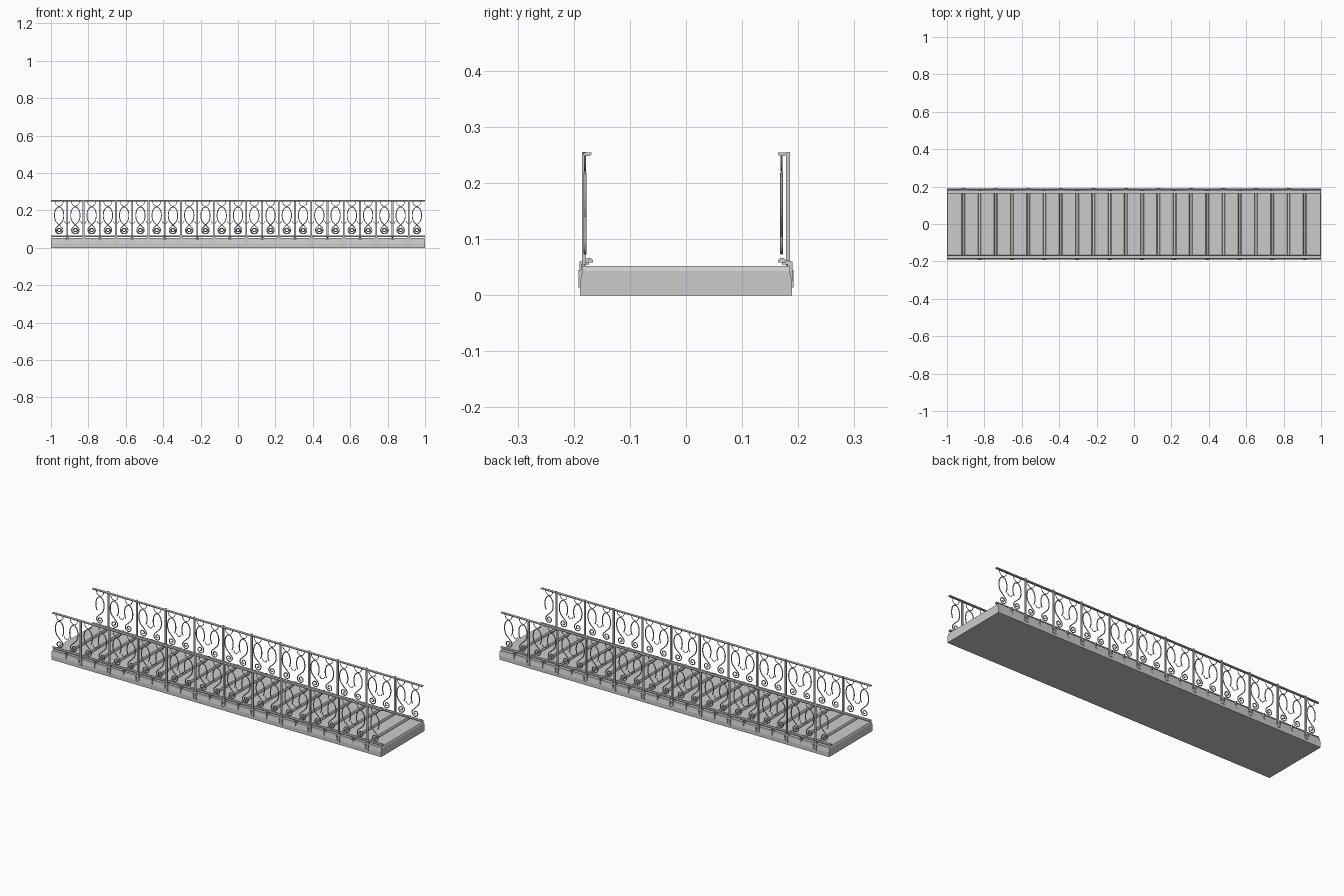
import bpy, bmesh
from math import sin, cos, pi, radians

if "Cube" in bpy.data.objects:
    bpy.data.objects.remove(bpy.data.objects["Cube"])

N = 23                      # planks / scroll cells along the bridge
P = 2.0 / N                 # cell pitch


def finish(name, bm):
    bmesh.ops.recalc_face_normals(bm, faces=bm.faces)
    me = bpy.data.meshes.new(name)
    bm.to_mesh(me)
    bm.free()
    ob = bpy.data.objects.new(name, me)
    bpy.context.collection.objects.link(ob)
    return ob


def add_box(bm, x0, x1, y0, y1, z0, z1):
    vs = bmesh.ops.create_cube(bm, size=1)["verts"]
    for v in vs:
        v.co.x = x1 if v.co.x > 0 else x0
        v.co.y = y1 if v.co.y > 0 else y0
        v.co.z = z1 if v.co.z > 0 else z0
    return vs


def add_prism(bm, profile, x0, x1):
    """Extrude a (y, z) profile along x."""
    a = [bm.verts.new((x0, y, z)) for y, z in profile]
    b = [bm.verts.new((x1, y, z)) for y, z in profile]
    bm.faces.new(a)
    bm.faces.new(b[::-1])
    n = len(a)
    for i in range(n):
        bm.faces.new((a[i], b[i], b[(i + 1) % n], a[(i + 1) % n]))


def make_tubes(name, paths, radius):
    """Round bars along lists of 3D points, turned into a mesh."""
    cu = bpy.data.curves.new(name, "CURVE")
    cu.dimensions = "3D"
    cu.bevel_depth = radius
    cu.bevel_resolution = 1
    cu.use_fill_caps = True
    for pts in paths:
        sp = cu.splines.new("POLY")
        sp.points.add(len(pts) - 1)
        for p, q in zip(sp.points, pts):
            p.co = (*q, 1)
    ob = bpy.data.objects.new(name, cu)
    bpy.context.collection.objects.link(ob)
    bpy.ops.object.select_all(action="DESELECT")
    ob.select_set(True)
    bpy.context.view_layer.objects.active = ob
    bpy.ops.object.convert(target="MESH")
    bpy.ops.object.shade_smooth_by_angle()


# Deck slab with slightly tapered sides
bm = bmesh.new()
add_prism(bm, [(-.189, 0), (.189, 0), (.189, .022), (.185, .043),
               (-.185, .043), (-.189, .022)], -1, 1)
finish("deck_slab", bm)

# Planks with sloped edges, leaving narrow grooves
bm = bmesh.new()
for i in range(N):
    xc = -1 + (i + .5) * P
    x0 = -1 if i == 0 else xc - P / 2 + .005
    x1 = 1 if i == N - 1 else xc + P / 2 - .005
    for v in add_box(bm, x0, x1, -.185, .185, .043, .052):
        if v.co.z > .05:
            v.co.x += .004 if v.co.x < xc else -.004
finish("deck_planks", bm)


def scroll(x, d):
    """S scroll: tight spiral below, open oval above."""
    pts = []
    for i in range(29):
        t = i / 28
        a = radians(60 - 560 * (1 - t))
        r = .004 + .018 * t
        pts.append((x + d * r * cos(a), .092 + r * sin(a)))
    for i in range(29):
        a = radians(235 - 280 * i / 28)
        pts.append((x + d * .025 * cos(a), .173 + .045 * sin(a)))
    return pts


def cup(x, z, w, h):
    return [(x + w * cos(a), z - h * sin(a)) for a in [pi * i / 8 for i in range(9)]]


def build_side(label, s, rail_y, scroll_y, low_y):
    """s=-1 front, s=+1 back; the back is the front turned half a turn."""
    # Handrail and bottom rail
    bm = bmesh.new()
    for y, z0, z1, w in ((rail_y, .254, .248, .0072), (low_y, .058, .066, .0072)):
        zm = (z0 + z1) / 2
        add_prism(bm, [(y - w, z0), (y + w, z0), (y + w, zm),
                       (y + w * .5, z1), (y - w * .5, z1), (y - w, zm)], -1, 1)
    finish(label + "_rails", bm)

    # Posts, side brackets and intermediate straps
    bm = bmesh.new()
    for k in range(1, N):
        x = -s * (-1 + k * P)
        ya, yb = sorted((s * .178, s * .185))
        if k % 2 == 0:
            add_box(bm, x - .0045, x + .0045, ya, yb, .04, .255)
            add_box(bm, x - .009, x + .009, *sorted((s * .180, s * .187)), .036, .056)
            yo = sorted((s * .186, s * .192))
            for e in (-1, 1):
                add_box(bm, x + e * .008 - .003, x + e * .008 + .003, *yo, .014, .045)
            add_box(bm, x - .008, x + .008, *yo, .014, .022)
        else:
            add_box(bm, x - .003, x + .003, *sorted((s * .181, s * .190)), .025, .060)
            add_box(bm, x - .003, x + .003, *sorted((low_y, s * .184)), .055, .062)
    finish(label + "_posts", bm)

    # Mirrored scrolls, two per panel, with small cups
    paths, cups = [], []
    for i in range(N):
        x = -1 + (i + .5) * P
        d = 1 if i % 2 == 0 else -1
        paths.append(scroll(x, d))
        cups.append(cup(x, .248, .022, .026))
        if i % 2 == 0 and i < N - 1:
            cups.append(cup(x + P / 2, .143, .014, .014))
    to3 = lambda p: [(-s * x, scroll_y, z) for x, z in p]
    make_tubes(label + "_scrolls", [to3(p) for p in paths], .0027)
    make_tubes(label + "_cups", [to3(p) for p in cups], .0018)


build_side("front", -1, -.176, -.180, -.173)
build_side("back", 1, .171, .1705, .171)
